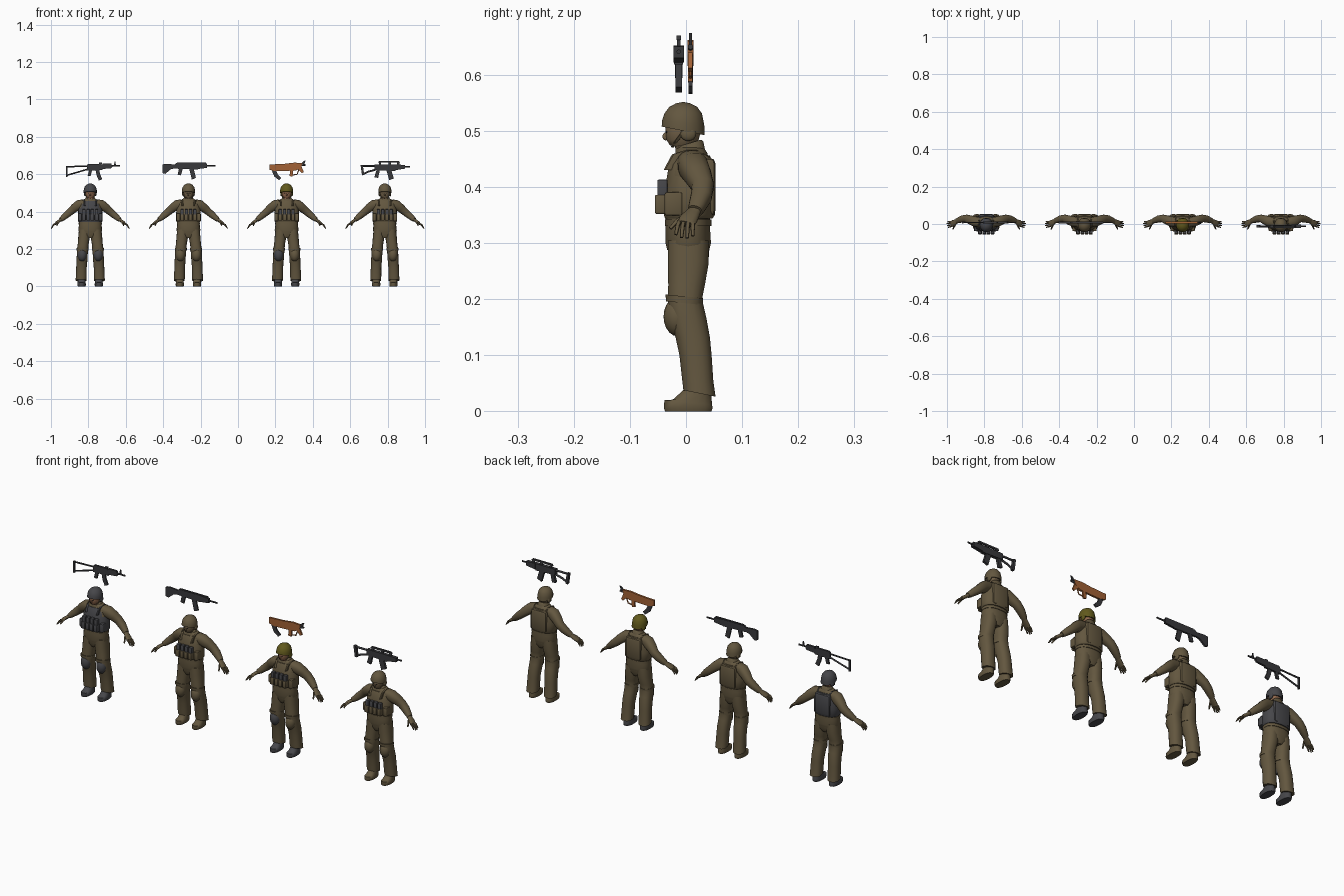
import bpy, bmesh, math
from mathutils import Vector

cube = bpy.data.objects.get("Cube")
if cube:
    bpy.data.objects.remove(cube, do_unlink=True)

MM = 0.001          # all part sizes below are in thousandths of a unit
BOTH = (1, -1)


def material(name, *rgb):
    mat = bpy.data.materials.new(name)
    mat.use_nodes = True
    colour = (*rgb, 1)
    mat.diffuse_color = colour
    mat.node_tree.nodes["Principled BSDF"].inputs["Base Color"].default_value = colour
    return mat


brown = material("olive brown cloth", .125, .095, .05)
gray = material("slate gray gear", .062, .062, .068)
steel = material("dark gun metal", .04, .04, .044)
wood = material("orange wood", .36, .12, .035)
yellow = material("yellow olive", .12, .1, .012)
skin = material("skin", .3, .15, .08)
tan = material("tan face cover", .17, .12, .065)
black = material("black", .01, .01, .01)


def finish(name, bm, mat, origin, smooth=True):
    bmesh.ops.recalc_face_normals(bm, faces=bm.faces)
    mesh = bpy.data.meshes.new(name)
    bm.to_mesh(mesh)
    bm.free()
    mesh.materials.append(mat)
    obj = bpy.data.objects.new(name, mesh)
    obj.location = Vector(origin) * MM
    obj.scale = (MM, MM, MM)
    bpy.context.collection.objects.link(obj)
    if smooth:
        for o in bpy.context.selected_objects:
            o.select_set(False)
        bpy.context.view_layer.objects.active = obj
        obj.select_set(True)
        bpy.ops.object.shade_smooth_by_angle(angle=math.radians(45))
    return obj


def loft(name, rings, mat, origin, side=1, tilt=False, sides=18, power=.85):
    """Skin over rings (x, y, z, radius x, radius y, slope); tilt turns them along the path."""
    bm = bmesh.new()
    loops = []
    for i, (x, y, z, rx, ry, *slope) in enumerate(rings):
        u, v = Vector((0, 1, 0)), Vector((1, 0, 0))
        if tilt:
            a, b = rings[max(i - 1, 0)], rings[min(i + 1, len(rings) - 1)]
            t = (Vector(b[:3]) - Vector(a[:3])).normalized()
            v = t.cross(u).normalized()
            u = v.cross(t)
        loop = []
        for k in range(sides):
            angle = math.tau * k / sides
            c, s = math.cos(angle), math.sin(angle)
            c = math.copysign(abs(c) ** power, c)
            s = math.copysign(abs(s) ** power, s)
            p = Vector((x, y, z)) + v * rx * c + u * ry * s
            if slope:
                p.z -= slope[0] * ry * s
            p.x *= side
            loop.append(bm.verts.new(p))
        loops.append(loop)
    for a, b in zip(loops, loops[1:]):
        for k in range(sides):
            n = (k + 1) % sides
            bm.faces.new((a[k], a[n], b[n], b[k]))
    bm.faces.new(loops[0])
    bm.faces.new(loops[-1])
    return finish(name, bm, mat, origin)


def ball(name, centre, radii, mat, origin):
    bm = bmesh.new()
    bmesh.ops.create_uvsphere(bm, u_segments=16, v_segments=10, radius=1)
    bmesh.ops.scale(bm, vec=radii, verts=bm.verts)
    bmesh.ops.translate(bm, vec=centre, verts=bm.verts)
    return finish(name, bm, mat, origin)


def box(name, centre, size, mat, origin, bevel=3):
    bm = bmesh.new()
    bmesh.ops.create_cube(bm, size=1)
    bmesh.ops.scale(bm, vec=size, verts=bm.verts)
    bmesh.ops.translate(bm, vec=centre, verts=bm.verts)
    bmesh.ops.bevel(bm, geom=bm.edges[:], offset=bevel, segments=2, affect='EDGES', profile=.5)
    return finish(name, bm, mat, origin)


def plate(name, outline, thick, mat, origin):
    """Side outline (x, z) given a thickness along y."""
    bm = bmesh.new()
    face = bm.faces.new([bm.verts.new((x, -thick / 2, z)) for x, z in outline])
    out = bmesh.ops.extrude_face_region(bm, geom=[face])
    moved = [g for g in out["geom"] if isinstance(g, bmesh.types.BMVert)]
    bmesh.ops.translate(bm, vec=(0, thick, 0), verts=moved)
    return finish(name, bm, mat, origin, False)


def rod(name, path, radius, mat, origin):
    return loft(name, [(x, 0, z, radius, radius) for x, z in path], mat, origin,
                tilt=True, sides=10, power=1)


def block(x1, x2, z1, z2):
    return [(x1, z1), (x2, z1), (x2, z2), (x1, z2)]


def soldier(n, cx, helmet, vest, boots, face, pads):
    o = (cx, 0, 0)
    tag = f"_{n}"
    # Jacket, hips and collar
    loft("jacket" + tag, [(0, 4, 288, 58, 38), (0, 4, 300, 64, 41), (0, 3, 332, 60, 40),
                          (0, 4, 380, 60, 40), (0, 6, 420, 62, 39), (0, 9, 445, 58, 34),
                          (0, 10, 461, 42, 28), (0, 8, 470, 27, 24)], brown, o)
    loft("hips" + tag, [(0, 5, 258, 26, 28), (0, 5, 275, 54, 36), (0, 5, 300, 60, 38)], brown, o)
    loft("collar" + tag, [(0, 8, 458, 30, 27, -.2), (0, 6, 474, 25, 25, -.3),
                          (0, 6, 478, 21, 21, -.3)], brown, o)
    # Armoured vest with back plate, shoulder straps and belt
    loft("vest" + tag, [(0, 5, 344, 61, 43), (0, 6, 350, 66, 46), (0, 6, 385, 66, 46),
                        (0, 8, 415, 64, 43), (0, 9, 440, 54, 40), (0, 10, 456, 42, 33)], vest, o)
    box("back_plate" + tag, (0, 40, 400), (84, 25, 104), vest, o, 10)
    loft("belt" + tag, [(0, 4, 330, 62, 42), (0, 4, 342, 62, 42)], brown, o)
    for s in BOTH:
        loft("shoulder_strap" + tag, [(31, -29, 430, 5, 11), (33, -14, 458, 4, 11),
                                      (34, 10, 466, 4, 11), (33, 34, 452, 4, 11)],
             vest, o, s, sides=8)
        box("side_pouch" + tag, (s * 55, -22, 370), (20, 32, 42), vest, o, 4)
    # Chest pouches holding magazines
    for x in (-34, -11, 11, 34):
        box("magazine" + tag, (x, -42, 392), (17, 18, 42), gray, o, 2)
        box("chest_pouch" + tag, (x, -44, 369), (20, 23, 34), vest, o, 3)
    # Head, helmet and chin strap
    loft("head" + tag, [(0, 4, 455, 20, 20), (0, 1, 472, 20, 21), (0, -8, 474, 17, 21),
                        (0, -6, 484, 23, 29), (0, -5, 500, 26, 32), (0, -5, 525, 26, 30)], face, o)
    ball("nose" + tag, (0, -36, 490), (4, 6, 7), face, o)
    loft("helmet" + tag, [(0, -4, 500, 31, 35, .2), (0, -5, 500, 35, 39, .2),
                          (0, -5, 515, 35, 38, .1), (0, -5, 531, 31, 34),
                          (0, -5, 543, 22, 25), (0, -5, 549, 11, 13), (0, -5, 551, 3, 3)],
         helmet, o, power=1)
    for s in BOTH:
        ball("eye" + tag, (s * 9, -35, 498), (4, 2, 2), black, o)
        ball("ear_cover" + tag, (s * 28, 4, 494), (6, 14, 12), helmet, o)
        loft("chin_strap" + tag, [(28, -6, 496, 2, 3), (24, -17, 482, 2, 3),
                                  (0, -24, 472, 2, 3)], brown, o, s, True, 8)
    for s in BOTH:
        # Sleeve, hand and fingers
        loft("sleeve" + tag, [(36, 10, 442, 24, 26), (60, 13, 436, 27, 27), (85, 22, 419, 23, 24),
                              (105, 30, 401, 20, 20), (128, 27, 382, 18, 19),
                              (150, 19, 363, 14, 15), (158, 16, 357, 12, 13)],
             brown, o, s, True)
        loft("hand" + tag, [(152, 18, 361, 8, 10), (165, 11, 351, 8, 14),
                            (178, 4, 342, 8, 17), (187, 0, 334, 6, 16)], brown, o, s, True, 12)
        for i, reach in enumerate((21, 25, 24, 19)):
            y = 12 - i * 8
            loft("finger" + tag, [(182, y, 338, 4, 4), (185 + reach / 2, y - i, 330, 4, 4),
                                  (185 + reach, y - 2 * i, 334 - reach, 2, 3)],
                 brown, o, s, True, 8)
        loft("thumb" + tag, [(165, 0, 350, 5, 5), (173, -17, 338, 4, 4),
                             (178, -28, 326, 3, 3)], brown, o, s, True, 8)
        # Trouser leg, knee pad and boot
        loft("trouser_leg" + tag, [(49, 24, 32, 29, 29, .2), (48, 21, 55, 29, 28),
                                   (47, 17, 100, 28, 29), (45, 12, 132, 29, 31),
                                   (43, 4, 165, 29, 33), (41, -2, 200, 30, 31),
                                   (38, 1, 225, 29, 33), (33, 4, 265, 31, 37),
                                   (31, 4, 305, 29, 37)], brown, o, s)
        pad = gray if s in pads else brown
        ball("knee_pad" + tag, (s * 43, -15, 169), (25, 25, 35), pad, o)
        loft("knee_strap" + tag, [(41, -3, 193, 32, 33, .1), (41, -3, 205, 32, 34, .1)], brown, o, s)
        loft("boot" + tag, [(46, 4, 0, 20, 42), (46, 4, 6, 22, 44), (46, 4, 16, 22, 43, .1),
                            (46, 10, 27, 20, 35, -.2), (46, 20, 38, 19, 25),
                            (46, 22, 60, 19, 22)], boots, o, s)


soldier("a", -790, gray, gray, gray, skin, BOTH)
soldier("b", -265, brown, brown, brown, tan, ())
soldier("c", 260, yellow, brown, gray, skin, (-1,))
soldier("d", 785, brown, brown, brown, tan, ())

# Rifle with a folding wire stock
o = (-790, 8, 0)
rod("rifle_stock_top", [(-126, 640), (-10, 644)], 4, steel, o)
rod("rifle_stock_brace", [(-126, 594), (-10, 628)], 4, steel, o)
plate("rifle_butt", block(-130, -122, 586, 644), 9, steel, o)
plate("rifle_receiver", [(-18, 620), (66, 622), (66, 650), (55, 656), (-12, 656), (-18, 648)], 10, steel, o)
plate("rifle_grip", [(-6, 622), (10, 622), (2, 590), (-14, 592)], 8, steel, o)
plate("rifle_magazine", [(28, 624), (48, 624), (53, 600), (64, 574), (46, 566), (34, 594)], 7, steel, o)
plate("rifle_handguard", [(66, 628), (112, 632), (118, 640), (112, 658), (66, 658)], 10, steel, o)
rod("rifle_barrel", [(110, 645), (158, 645)], 4, steel, o)
plate("rifle_front_sight", [(126, 645), (138, 645), (134, 668), (130, 668)], 4, steel, o)
plate("rifle_rear_sight", block(48, 62, 654, 664), 5, steel, o)

# Carbine with a solid stock
o = (-265, 8, 0)
plate("carbine_stock", [(-139, 652), (-120, 656), (-72, 652), (-72, 632), (-95, 626), (-124, 602), (-139, 606)], 9, steel, o)
plate("carbine_receiver", [(-74, 630), (50, 626), (50, 660), (-66, 660), (-74, 652)], 10, steel, o)
plate("carbine_grip", [(-50, 632), (-30, 632), (-40, 594), (-58, 598)], 8, steel, o)
plate("carbine_magazine", [(4, 630), (28, 630), (40, 580), (18, 572)], 7, steel, o)
plate("carbine_handguard", [(50, 628), (100, 634), (100, 656), (50, 660)], 11, steel, o)
plate("carbine_rail", block(-60, 95, 658, 664), 5, steel, o)
rod("carbine_barrel", [(98, 645), (144, 645)], 4, steel, o)

# Compact rifle with a wooden body
o = (260, 8, 0)
plate("compact_body", [(-91, 652), (-91, 624), (-60, 616), (50, 620), (78, 636), (84, 660), (40, 662), (-10, 656)], 10, wood, o)
plate("compact_magazine", [(-80, 622), (-56, 622), (-48, 600), (-28, 580), (-40, 568), (-66, 588)], 7, steel, o)
plate("compact_grip", [(18, 622), (36, 622), (32, 588), (16, 590)], 8, wood, o)
rod("compact_guard", [(34, 596), (56, 600), (66, 626)], 3, wood, o)
plate("compact_foregrip", [(60, 628), (80, 640), (92, 612), (82, 606)], 8, wood, o)
rod("compact_barrel", [(80, 648), (100, 650)], 5, steel, o)
plate("compact_sight", [(76, 656), (94, 654), (102, 674), (94, 672)], 5, steel, o)

# Rifle with a frame stock and raised sight rail
o = (785, -13, 0)
rod("frame_stock_top", [(-124, 644), (-50, 644)], 5, steel, o)
rod("frame_stock_brace", [(-118, 600), (-88, 614), (-50, 624)], 5, steel, o)
plate("frame_stock_butt", [(-130, 650), (-118, 650), (-110, 596), (-122, 594)], 14, steel, o)
plate("frame_receiver", [(-55, 622), (56, 618), (56, 652), (-55, 652)], 16, steel, o)
plate("frame_grip", [(-44, 624), (-26, 624), (-36, 580), (-56, 584)], 12, steel, o)
plate("frame_magazine", [(8, 624), (34, 624), (48, 578), (24, 568)], 12, steel, o)
plate("frame_handguard", [(56, 622), (108, 630), (108, 650), (56, 652)], 18, steel, o)
plate("frame_sight_rail", [(-38, 662), (82, 662), (74, 670), (-32, 670)], 8, steel, o)
for x in (-32, 20, 66):
    plate("frame_rail_post", block(x, x + 12, 648, 664), 6, steel, o)
rod("frame_barrel", [(106, 641), (134, 641)], 4, steel, o)
